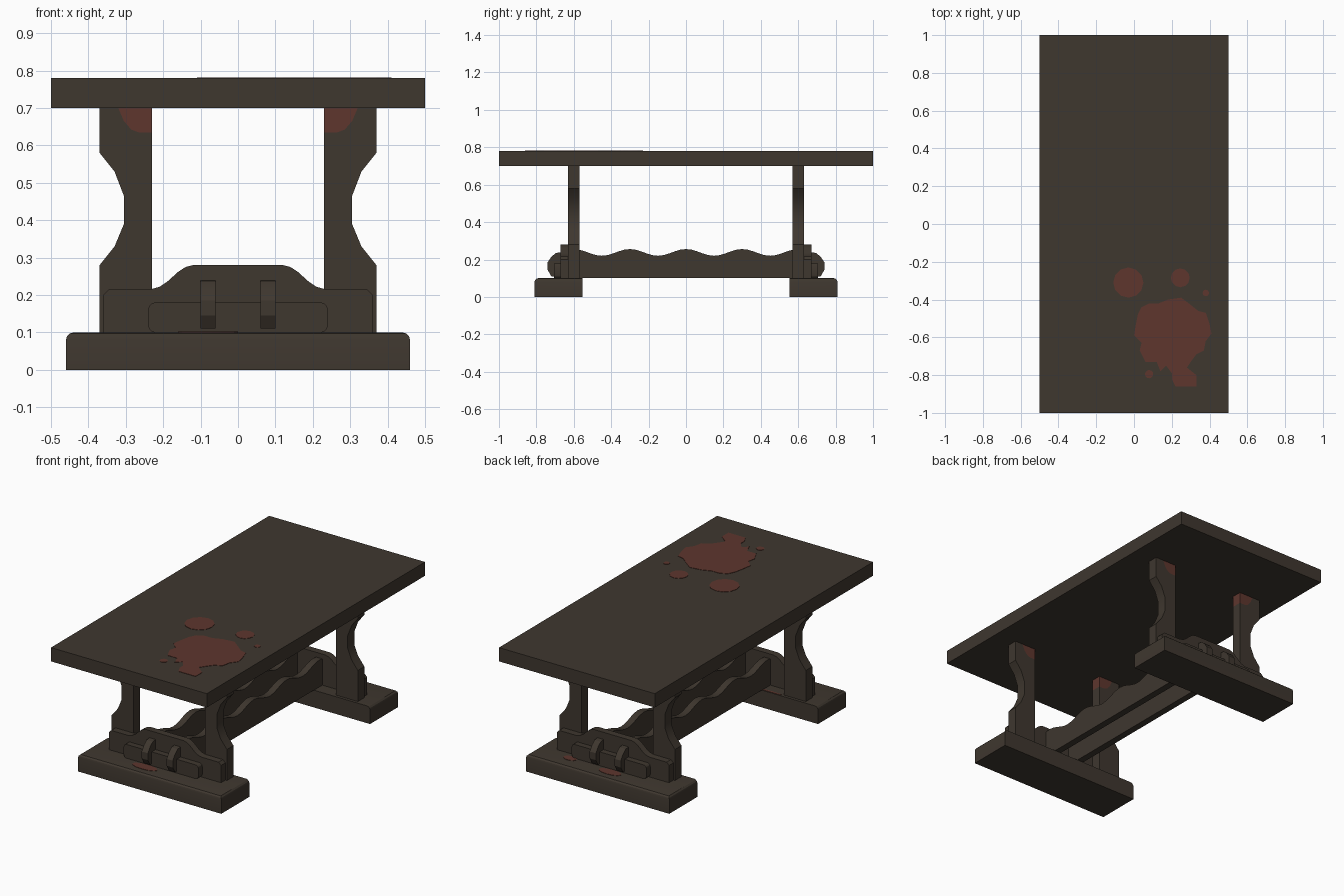
import bpy, bmesh, math
from mathutils import Vector

cube = bpy.data.objects.get("Cube")
if cube:
    bpy.data.objects.remove(cube, do_unlink=True)


def material(name, colour):
    mat = bpy.data.materials.new(name)
    mat.use_nodes = True
    mat.diffuse_color = (*colour, 1)
    shader = next(n for n in mat.node_tree.nodes if n.type == 'BSDF_PRINCIPLED')
    shader.inputs["Base Color"].default_value = (*colour, 1)
    shader.inputs["Roughness"].default_value = 0.8
    return mat


wood = material("dark_wood", (0.049, 0.038, 0.028))
red = material("dark_red_stain", (0.112, 0.037, 0.027))


def prism(name, outline, axis, low, high, mat=wood, mirror="", bevel=None):
    """Extrude an outline along an axis; the outline uses the other two axes in order."""
    k = "xyz".index(axis)

    def place(point, depth):
        co = list(point)
        co.insert(k, depth)
        return Vector(co)

    bm = bmesh.new()
    base = bm.faces.new([bm.verts.new(place(p, low)) for p in outline])
    grown = bmesh.ops.extrude_face_region(bm, geom=[base])
    verts = [g for g in grown["geom"] if isinstance(g, bmesh.types.BMVert)]
    bmesh.ops.translate(bm, verts=verts, vec=place((0, 0), high - low))
    if bevel:
        rule, width = bevel
        edges = [e for e in bm.edges if rule((e.verts[0].co + e.verts[1].co) / 2)]
        bmesh.ops.bevel(bm, geom=edges, offset=width, segments=3,
                        profile=0.5, affect='EDGES')
    bmesh.ops.recalc_face_normals(bm, faces=bm.faces)
    mesh = bpy.data.meshes.new(name)
    bm.to_mesh(mesh)
    bm.free()
    mesh.materials.append(mat)
    obj = bpy.data.objects.new(name, mesh)
    bpy.context.collection.objects.link(obj)
    bpy.ops.object.select_all(action='DESELECT')
    obj.select_set(True)
    bpy.context.view_layer.objects.active = obj
    bpy.ops.object.shade_smooth_by_angle(angle=math.radians(25))
    if mirror:
        mod = obj.modifiers.new("Mirror", 'MIRROR')
        mod.use_axis = [a in mirror for a in "xyz"]
        mod.use_mirror_merge = False
    return obj


def rect(a, b, c, d):
    return [(a, c), (b, c), (b, d), (a, d)]


def symmetric(half):
    return half + [(-u, v) for u, v in reversed(half)]


def oval(x, y, rx, ry, sides=12):
    turns = [math.tau * i / sides for i in range(sides)]
    return [(x + rx * math.cos(t), y + ry * math.sin(t)) for t in turns]


# Table top
prism("table_top", rect(-0.5, 0.5, -1, 1), "z", 0.7, 0.78)

# Legs with a scooped outer side and a stained upper inner corner
stain_edge = [(0.23, 0.635), (0.265, 0.635), (0.285, 0.642), (0.305, 0.665), (0.32, 0.7)]
scoop = [(0.37, 0.7), (0.37, 0.58), (0.33, 0.53), (0.305, 0.465),
         (0.305, 0.39), (0.33, 0.33), (0.37, 0.28), (0.37, 0.1), (0.23, 0.1)]
prism("leg", stain_edge + scoop, "y", 0.57, 0.63, mirror="xy")
prism("leg_stain", stain_edge + [(0.23, 0.7)], "y", 0.57, 0.63, red, mirror="xy")

# Feet, rounded along the outer and end top edges
prism("foot", rect(-0.46, 0.46, 0.553, 0.81), "z", 0, 0.1, mirror="y",
      bevel=(lambda c: c.z > 0.09 and (c.y > 0.8 or abs(c.x) > 0.4), 0.02))

# Humped end boards on the outside of the legs
hump = [(0.36, 0.1), (0.36, 0.2), (0.345, 0.215), (0.235, 0.215), (0.21, 0.222),
        (0.19, 0.235), (0.16, 0.262), (0.14, 0.275), (0.12, 0.28)]
prism("end_board", symmetric(hump), "y", 0.63, 0.67, mirror="y")

# Locking bar with rounded corners, held by curved tenons
prism("locking_bar", rect(-0.24, 0.24, 0.1, 0.18), "y", 0.66, 0.705, mirror="y",
      bevel=(lambda c: abs(c.x) > 0.23 and 0.67 < c.y < 0.7, 0.018))
tenon = [(0.66, 0.11), (0.72, 0.11), (0.74, 0.145), (0.74, 0.185),
         (0.72, 0.215), (0.695, 0.235), (0.66, 0.24)]
prism("tenon", tenon, "x", 0.06, 0.1, mirror="xy")

# Pair of long stretchers with a wavy upper edge
steps = 42
wave = []
for i in range(steps + 1):
    y = 0.63 - 1.26 * i / steps
    wave.append((y, 0.238 + 0.018 * math.cos(math.tau * y / 0.3)))
prism("stretcher", [(-0.63, 0.1), (0.63, 0.1)] + wave, "x", 0.06, 0.1, mirror="x")

# Large stain and droplets on the table top
splash = [(.13, -.42), (.18, -.4), (.25, -.39), (.29, -.42), (.34, -.46), (.38, -.47),
          (.4, -.53), (.41, -.58), (.38, -.62), (.37, -.67), (.33, -.69), (.3, -.73),
          (.28, -.76), (.33, -.8), (.33, -.86), (.22, -.86), (.2, -.82), (.2, -.79),
          (.17, -.75), (.14, -.78), (.12, -.73), (.06, -.73), (.03, -.67), (.04, -.63),
          (0, -.59), (.01, -.53), (.02, -.48), (.04, -.44), (.08, -.42)]
prism("top_stain", splash, "z", 0.779, 0.782, red)
for x, y, r in [(-.03, -.31, .08), (.245, -.285, .05), (.38, -.365, .017), (.08, -.795, .022)]:
    prism("top_droplet", oval(x, y, r, r), "z", 0.779, 0.782, red)

# Small stains on the feet
for x, y, rx, ry in [(-.08, -.74, .08, .03), (.24, .72, .04, .025),
                     (-.03, .74, .07, .03), (-.15, -.563, .07, .007)]:
    prism("foot_stain", oval(x, y, rx, ry), "z", 0.099, 0.102, red)
